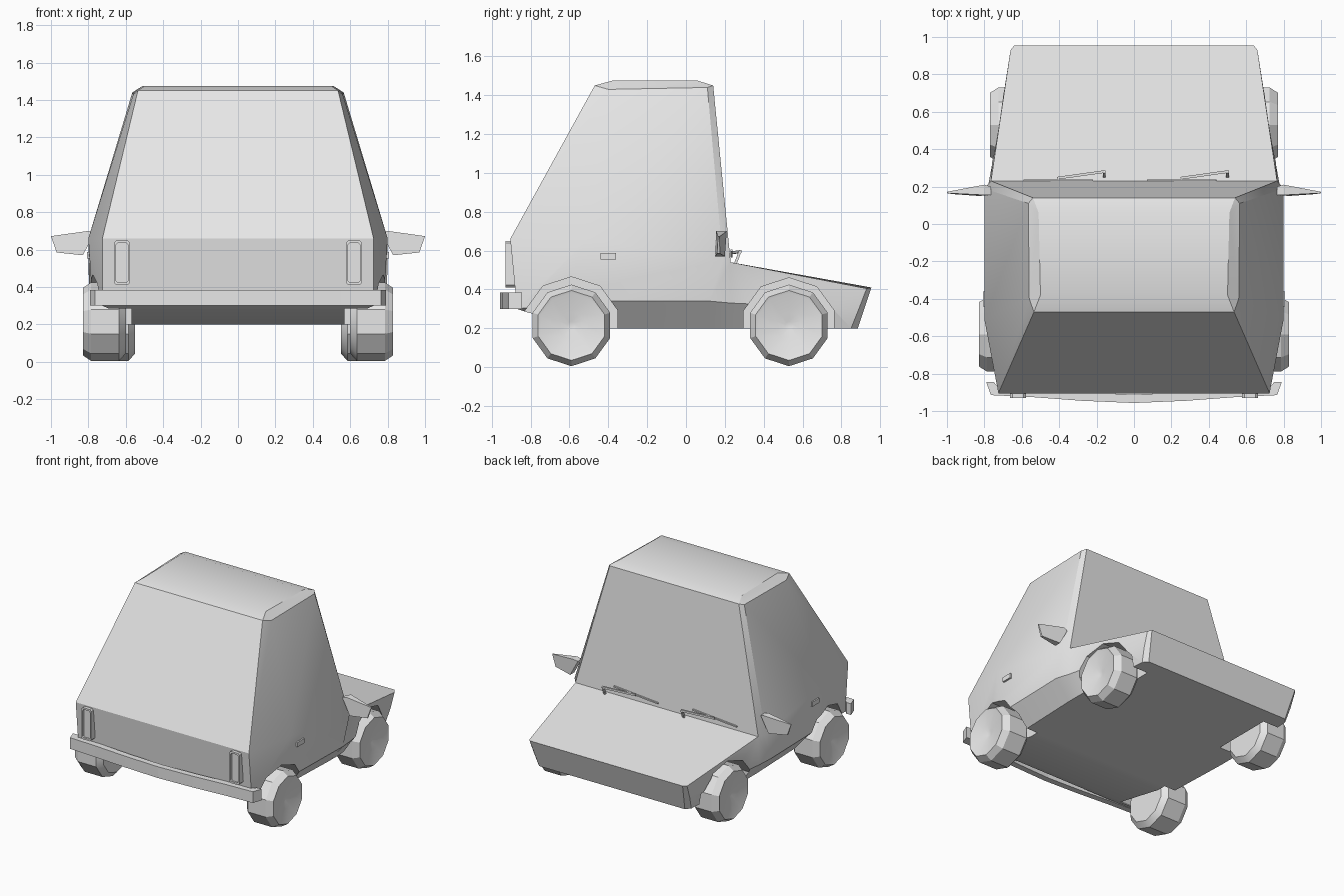
import bpy, bmesh, math
from mathutils import Vector

if "Cube" in bpy.data.objects:
    bpy.data.objects.remove(bpy.data.objects["Cube"])

grey = bpy.data.materials.new("light_grey")
grey.diffuse_color = (0.8, 0.8, 0.8, 1)
grey.use_nodes = True
grey.node_tree.nodes["Principled BSDF"].inputs["Base Color"].default_value = grey.diffuse_color


def make(name, verts, faces, smooth=None):
    """Mesh object from points and faces, with outward normals."""
    bm = bmesh.new()
    vs = [bm.verts.new(v) for v in verts]
    for f in faces:
        bm.faces.new([vs[i] for i in f])
    bmesh.ops.recalc_face_normals(bm, faces=bm.faces)
    me = bpy.data.meshes.new(name)
    bm.to_mesh(me)
    bm.free()
    me.materials.append(grey)
    ob = bpy.data.objects.new(name, me)
    bpy.context.collection.objects.link(ob)
    if smooth:
        shade(ob, smooth)
    return ob


def shade(ob, angle):
    bpy.ops.object.select_all(action='DESELECT')
    ob.select_set(True)
    bpy.context.view_layer.objects.active = ob
    bpy.ops.object.shade_smooth_by_angle(angle=math.radians(angle))


def prism(name, ring_a, ring_b):
    """Solid between two matching closed rings."""
    n = len(ring_a)
    faces = [list(range(n)), list(range(n, 2 * n))]
    faces += [(i, (i + 1) % n, n + (i + 1) % n, n + i) for i in range(n)]
    return make(name, ring_a + ring_b, faces)


def box(name, lo, hi):
    ring = [(lo[0], lo[1]), (hi[0], lo[1]), (hi[0], hi[1]), (lo[0], hi[1])]
    return prism(name, [(x, y, lo[2]) for x, y in ring], [(x, y, hi[2]) for x, y in ring])


def lathe_x(name, profile, y, z, side, n=10, smooth=None):
    """Closed turning about a sideways axle; profile is (x, radius)."""
    verts, faces = [], []
    for x, r in profile:
        for k in range(n):
            a = 2 * math.pi * k / n - math.pi / 2
            verts.append((side * x, y + r * math.cos(a), z + r * math.sin(a)))
    for j in range(len(profile) - 1):
        for k in range(n):
            q = (k + 1) % n
            faces.append((j * n + k, j * n + q, j * n + n + q, j * n + n + k))
    m = len(verts)
    faces += [list(range(n)), list(range(m - n, m))]
    return make(name, verts, faces, smooth)


# Body shell: half points (b floor, s sill, t belt, r roof edge, c roof top)
P = {
    "b0": (.68, -.81, .28), "b1": (.66, -.42, .2), "b2": (.68, .12, .2), "b3": (.68, .23, .2),
    "b5": (.64, .85, .2), "b6": (.61, .885, .2),
    "s0": (.725, -.87, .3), "s1": (.78, -.51, .34), "s2": (.795, .12, .34),
    "s3": (.775, .23, .33), "s5": (.655, .89, .3),
    "t0": (.725, -.905, .66), "t1": (.8, -.51, .66), "t2": (.8, .19, .55),
    "t4": (.765, .23, .54), "t5": (.66, .93, .405), "t6": (.64, .955, .41),
    "r0": (.535, -.47, 1.45), "r1": (.56, -.40, 1.43), "r2": (.565, .11, 1.44),
    "r4": (.54, .14, 1.45), "c0": (.5, -.38, 1.475), "c4": (.51, .06, 1.475),
}
SIDES = ["s0 s1 t1 t0", "b0 b1 s1 s0", "b1 b2 s2 s1", "s1 s2 t2 t1", "b2 b3 s3 s2",
         "s2 s3 t4 t2", "s3 s5 t5 t4", "b3 b5 s5 s3", "t5 t6 b6 b5 s5",
         "t0 t1 r1 r0", "t1 t2 r2 r1", "t2 t4 r4 r2", "r0 r1 c0", "r1 r2 c4 c0", "r2 r4 c4"]
SPANS = ["b0 s0", "s0 t0", "t0 r0", "r0 c0", "c0 c4", "c4 r4", "r4 t4", "t4 t5 t6",
         "t6 b6", "b6 b5 b3", "b3 b2", "b2 b1", "b1 b0"]
keys = list(P)
N = len(keys)
verts = [P[k] for k in keys] + [(-P[k][0], P[k][1], P[k][2]) for k in keys]
faces = []
for s in SIDES:
    f = [keys.index(k) for k in s.split()]
    faces += [f, [i + N for i in f]]
for s in SPANS:
    f = [keys.index(k) for k in s.split()]
    faces.append(f + [i + N for i in reversed(f)])
body = make("body", verts, faces)

# Wheel arches cut into the body, then the wheels
AXLES = [("rear", -.59, .60, .83, .25), ("front", .53, .55, .77, .245)]
TILT = .215
for label, y, x0, x1, arch in AXLES:
    for side, tag in ((1, "right"), (-1, "left")):
        cutter = lathe_x("arch_cutter", [(x0 - .03, arch), (1, arch)], y, TILT, side)
        mod = body.modifiers.new("arch", 'BOOLEAN')
        mod.object = cutter
        mod.operation = 'DIFFERENCE'
        mod.solver = 'EXACT'
        bpy.context.view_layer.objects.active = body
        bpy.ops.object.modifier_apply(modifier=mod.name)
        bpy.data.objects.remove(cutter)
        profile = [(x0, .04), (x0, .17), (x0 + .035, .21), (x1 - .045, .21), (x1, .18),
                   (x1 - .005, .165), (x1 - .015, .07), (x1 - .03, .02)]
        lathe_x(f"{label}_{tag}_wheel", profile, y, TILT, side, 10, 30)
shade(body, 28)

# Rear bumper: swept strip with folded ends
half = [(.79, -.845), (.765, -.915), (.55, -.925), (.28, -.945)]
outer = half + [(0, -.957)] + [(-x, y) for x, y in reversed(half)]
inner = [(x * .95, y + (.045 if i not in (0, 8) else .0)) for i, (x, y) in enumerate(outer)]
n = len(outer)
verts = [(x, y, z) for ring in (outer, inner) for z in (.3, .385) for x, y in ring]
faces = []
for i in range(n - 1):
    for a, b in ((0, 1), (1, 3), (3, 2), (2, 0)):
        faces.append((a * n + i, a * n + i + 1, b * n + i + 1, b * n + i))
faces += [(0, n, 3 * n, 2 * n), (n - 1, 2 * n - 1, 4 * n - 1, 3 * n - 1)]
make("rear_bumper", verts, faces)


def tail_light(name, cx):
    """Upright rounded frame with a recessed lens."""
    def ring(w, h, c, y):
        pts = [(w, h - c), (w - c, h), (c - w, h), (-w, h - c),
               (-w, c - h), (c - w, -h), (w - c, -h), (w, c - h)]
        return [(cx + x, y, .53 + z) for x, z in pts]
    rings = [ring(.042, .12, .012, -.86), ring(.042, .12, .012, -.93),
             ring(.031, .107, .01, -.93), ring(.031, .107, .01, -.915)]
    v = [p for r in rings for p in r]
    f = [list(range(8)), list(range(24, 32))]
    f += [(j * 8 + i, j * 8 + (i + 1) % 8, j * 8 + 8 + (i + 1) % 8, j * 8 + 8 + i)
          for j in range(3) for i in range(8)]
    make(name, v, f)


for side, tag in ((1, "right"), (-1, "left")):
    tail_light(f"{tag}_tail_light", side * .62)
    # Door handle
    box(f"{tag}_door_handle", (side * .77, -.44, .553), (side * .808, -.36, .588))
    # Wing mirror: tapering blade
    back = [(.765, .155, .69), (.80, .155, .70), (1.0, .165, .672), (.97, .16, .585), (.83, .15, .57)]
    front = [(.765, .20, .69), (.80, .21, .70), (1.0, .172, .672), (.97, .175, .585), (.83, .20, .57)]
    prism(f"{tag}_mirror", [(side * x, y, z) for x, y, z in back],
          [(side * x, y, z) for x, y, z in front])


def rod(name, a, b, w):
    """Thin square bar between two points."""
    a, b = Vector(a), Vector(b)
    d = (b - a).normalized()
    u = d.cross(Vector((0, 0, 1))).normalized() * w
    v = d.cross(u).normalized() * w
    ends = [[tuple(p + s * u + t * v) for s, t in ((1, 1), (-1, 1), (-1, -1), (1, -1))] for p in (a, b)]
    prism(name, *ends)


# Windscreen wipers: blade, arm and pivot
for x, tag in ((-.41, "left"), (.25, "right")):
    rod(f"{tag}_wiper_blade", (x - .18, .234, .57), (x + .19, .234, .60), .005)
    rod(f"{tag}_wiper_arm", (x, .245, .59), (x + .25, .28, .595), .007)
    rod(f"{tag}_wiper_pivot", (x + .25, .28, .60), (x + .25, .255, .535), .007)
